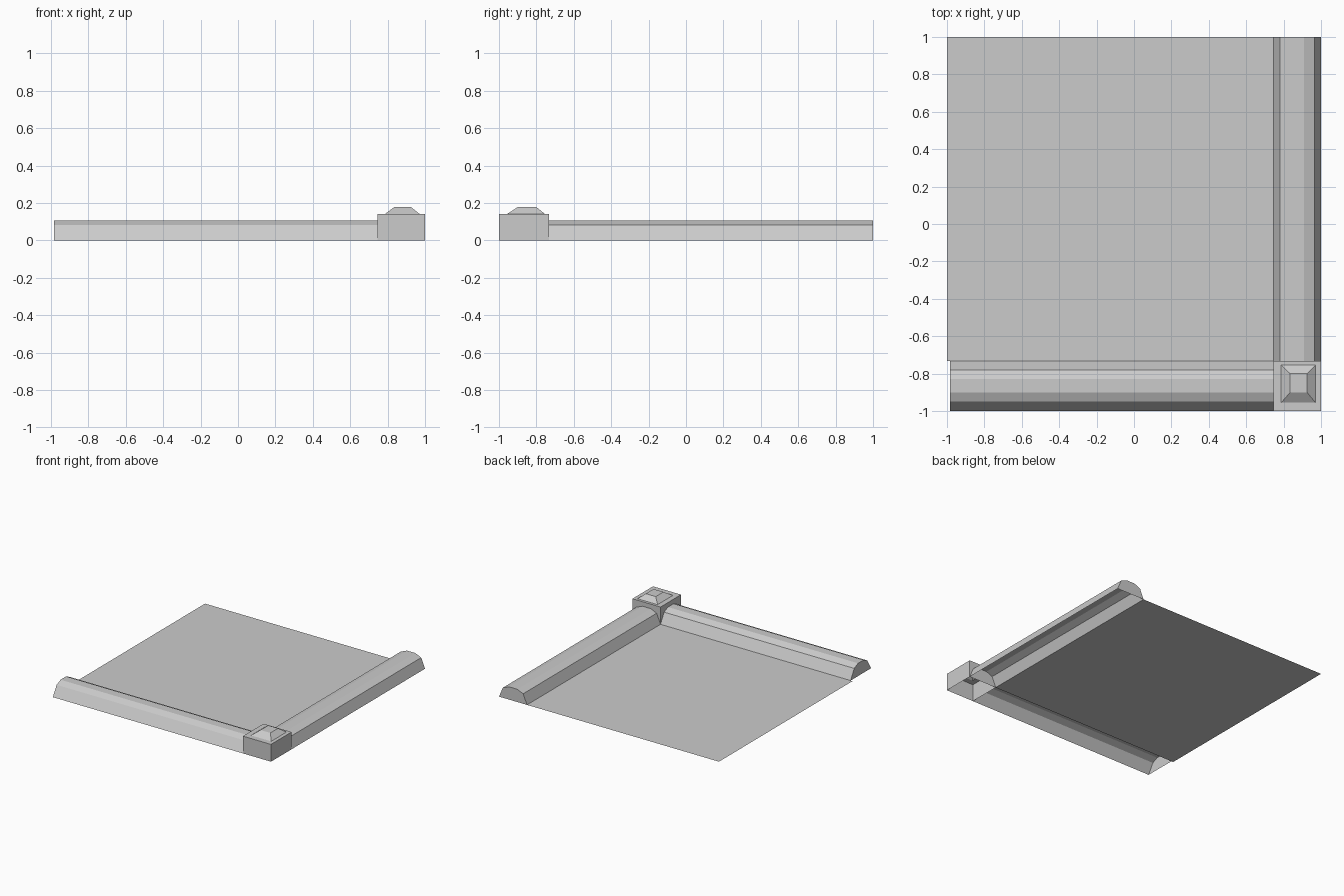
import bpy

if "Cube" in bpy.data.objects:
    bpy.data.objects.remove(bpy.data.objects["Cube"])

X_IN, Y_IN = 0.745, -0.733   # inner edges of the two curbs


def make(name, verts, faces):
    mesh = bpy.data.meshes.new(name)
    mesh.from_pydata(verts, [], faces)
    mesh.update()
    obj = bpy.data.objects.new(name, mesh)
    bpy.context.collection.objects.link(obj)
    return obj


def curb(name, profile, start, end, place):
    """Sweep an open-bottomed profile from start to end and cap both ends."""
    n = len(profile)
    verts = [place(s, w, z) for s in (start, end) for w, z in profile]
    faces = [(i, i + 1, n + i + 1, n + i) for i in range(n - 1)]
    faces += [tuple(reversed(range(n))), tuple(range(n, 2 * n))]
    return make(name, verts, faces)


def ring(x0, x1, y0, y1, z):
    return [(x0, y0, z), (x1, y0, z), (x1, y1, z), (x0, y1, z)]


# floor slab, one sheet that stops at the curbs
make("floor", ring(-1, X_IN, Y_IN, 1, 0), [(0, 1, 2, 3)])

# front curb, running along x
curb("front_curb",
     [(-1, 0), (-0.95, 0.082), (-0.90, 0.105), (-0.83, 0.105), (-0.78, 0.082), (Y_IN, 0)],
     X_IN, -0.983, lambda s, w, z: (s, w, z))

# right curb, running along y
curb("right_curb",
     [(1, 0), (0.965, 0.082), (0.91, 0.105), (0.835, 0.105), (0.78, 0.082), (X_IN, 0)],
     1, Y_IN, lambda s, w, z: (w, s, z))

# corner post: open-bottomed block topped by a truncated pyramid
rings = [ring(X_IN, 1, -1, Y_IN, 0), ring(X_IN, 1, -1, Y_IN, 0.142),
         ring(0.787, 0.97, -0.955, -0.755, 0.142), ring(0.835, 0.925, -0.90, -0.80, 0.178)]
faces = [(4 * r + i, 4 * r + (i + 1) % 4, 4 * r + 4 + (i + 1) % 4, 4 * r + 4 + i)
         for r in range(3) for i in range(4)]
make("corner_post", sum(rings, []), faces + [(12, 13, 14, 15)])
